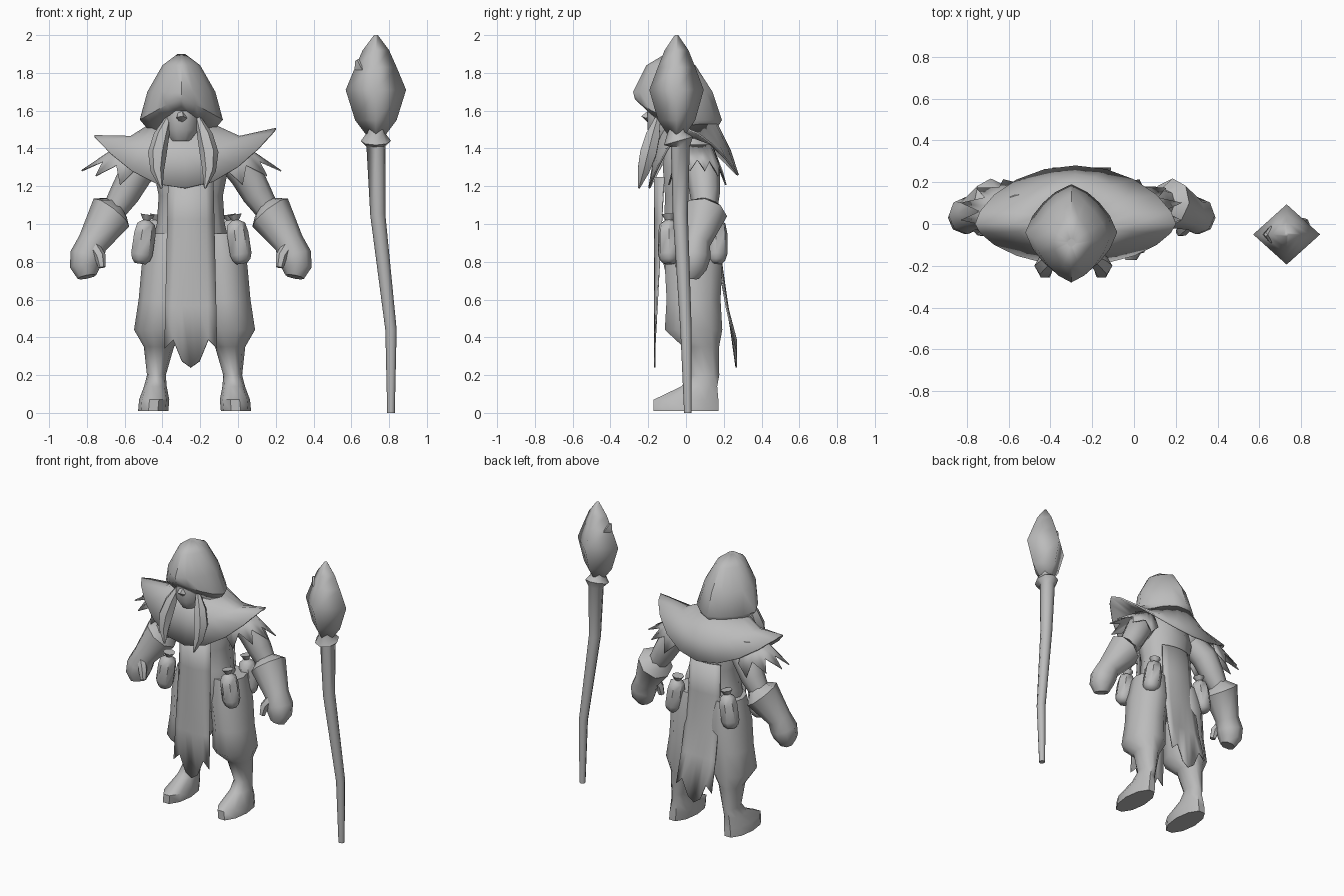
import bpy, bmesh
from math import sin, cos, pi, radians
from mathutils import Vector

if "Cube" in bpy.data.objects:
    bpy.data.objects.remove(bpy.data.objects["Cube"], do_unlink=True)

grey = bpy.data.materials.new("plain_grey")
grey.use_nodes = True
grey.diffuse_color = (.5, .5, .5, 1)
grey.node_tree.nodes["Principled BSDF"].inputs["Base Color"].default_value = grey.diffuse_color

BODY_X = -.25
LEGS_X = -.23
HEAD_X = -.3
SIDES = {"left": 1, "right": -1}


def finish(name, bm, thickness=0, angle=50):
    bmesh.ops.recalc_face_normals(bm, faces=bm.faces)
    mesh = bpy.data.meshes.new(name)
    bm.to_mesh(mesh)
    bm.free()
    mesh.materials.append(grey)
    part = bpy.data.objects.new(name, mesh)
    bpy.context.collection.objects.link(part)
    bpy.ops.object.select_all(action='DESELECT')
    part.select_set(True)
    bpy.context.view_layer.objects.active = part
    bpy.ops.object.shade_smooth_by_angle(angle=radians(angle))
    if thickness:
        solidify = part.modifiers.new("thickness", 'SOLIDIFY')
        solidify.thickness = thickness


def skin(name, rings, caps=True, thickness=0, closed=True, angle=50):
    """Bridge rows of points into one surface."""
    bm = bmesh.new()
    rows = [[bm.verts.new(point) for point in ring] for ring in rings]
    count = len(rows[0])
    for upper, lower in zip(rows, rows[1:]):
        for i in range(count if closed else count - 1):
            j = (i + 1) % count
            bm.faces.new((upper[i], upper[j], lower[j], lower[i]))
    if caps:
        bm.faces.new(rows[0])
        bm.faces.new(rows[-1])
    finish(name, bm, thickness, angle)


def oval(x, y, z, width, depth, count=10, diamond=0):
    """Level ring of points; diamond pulls the diagonals in."""
    ring = []
    for i in range(count):
        turn = 2 * pi * i / count
        pull = 1 - diamond * abs(sin(2 * turn))
        ring.append(Vector((x + width * pull * cos(turn), y + depth * pull * sin(turn), z)))
    return ring


def tube(name, path, count=8):
    """Rings square to a path of (x, y, z, radius)."""
    centres = [Vector(step[:3]) for step in path]
    rings = []
    for i, step in enumerate(path):
        before, after = centres[max(i - 1, 0)], centres[min(i + 1, len(path) - 1)]
        across = (after - before).cross(Vector((0, 1, 0))).normalized()
        along = (after - before).normalized().cross(across)
        rings.append([centres[i] + step[3] * (cos(turn) * across + sin(turn) * along)
                      for turn in (2 * pi * k / count for k in range(count))])
    skin(name, rings)


def on_side(path, side, middle=BODY_X):
    return [(middle + side * x, y, z, radius) for x, y, z, radius in path]


# Torso, as height and half width
TORSO = ((.7, .14), (.84, .22), (1, .18), (1.15, .17), (1.3, .2), (1.4, .17), (1.52, .08))
skin("torso", [oval(BODY_X, .02, z, width, .07 + .4 * width) for z, width in TORSO])

# Baggy trousers and boots, as height, depth position, half width and half depth
LEG = ((.95, .04, .11, .13), (.78, .04, .13, .16), (.6, .04, .13, .15), (.44, .04, .14, .16),
       (.35, .08, .08, .1), (.2, .1, .05, .08), (.14, .07, .06, .1),
       (.07, 0, .08, .18), (.01, 0, .08, .18))
ARM = ((.2, .06, 1.36, .08), (.29, .09, 1.27, .09), (.35, .1, 1.16, .08), (.42, .1, 1.05, .06))
GAUNTLET = ((.37, .1, 1.09, .06), (.42, .1, 1.06, .12), (.52, .05, .9, .08),
            (.55, .04, .83, .09), (.56, .03, .77, .08), (.55, .02, .72, .05))
THUMB = ((.51, 0, .88, .03), (.48, -.03, .83, .03), (.47, -.04, .77, .02))


def braid(steps=5):
    for i in range(steps):
        t = i / (steps - 1)
        yield .08 + .06 * sin(pi * t * .8), -.15 - .1 * t, 1.56 - .37 * t, .05 * sin(pi * (.1 + .86 * t))


def feathers(name, side, count=13):
    """Ragged sheet around the shoulder, with long tips between short notches."""
    roots, tips = [], []
    for i in range(count):
        turn = pi * (i / (count - 1) - .5)
        outward = Vector((side * cos(turn), sin(turn), 0))
        shoulder = Vector((HEAD_X + side * .25, .06, 1.42))
        roots.append(shoulder + .08 * outward)
        reach = .24 if i % 2 else .14
        drop = reach * (1 - .45 * cos(turn))
        tips.append(shoulder + Vector((outward.x * (reach + .05), outward.y * (.1 + reach / 4), -drop)))
    skin(name, (roots, tips), caps=False, thickness=.008, closed=False)


for label, side in SIDES.items():
    skin(label + "_leg", [oval(LEGS_X + side * (.22 - .09 * z), y, z, width, depth)
                          for z, y, width, depth in LEG])
    tube(label + "_arm", on_side(ARM, side))
    tube(label + "_gauntlet", on_side(GAUNTLET, side))
    tube(label + "_thumb", on_side(THUMB, side), count=6)
    tube(label + "_braid", on_side(list(braid()), side, HEAD_X + .01), count=6)
    feathers(label + "_feathers", side)

# Mantle: neck, shoulder and a rim that sweeps up to a point on each side
neck, shoulder, rim = [], [], []
SEGMENTS = 20
for i in range(SEGMENTS):
    turn = 2 * pi * i / SEGMENTS
    x, rise, spread = .48 * sin(turn), sin(turn) ** 2, abs(cos(turn)) ** 1.3
    if cos(turn) > 0:
        y, z = -.2 * spread, 1.19 + .3 * rise
    else:
        y, z = .28 * spread, 1.26 + .23 * rise
    rim.append(Vector((BODY_X - .03 + x, y, z + .04 * x)))
    shoulder.append(Vector((BODY_X - .03 + .6 * x, .85 * y, .96 + .34 * z)))
    neck.append(Vector((HEAD_X + .35 * x, .6 * y, 1.53)))
skin("mantle", (neck, shoulder, rim), caps=False, thickness=.01)

# Hood: diamond rings, lifted at the front to open below the brow
HOOD = ((-.09, 1.9, .02, .02), (-.08, 1.84, .1, .13), (-.07, 1.7, .18, .21),
        (-.04, 1.55, .22, .23), (-.02, 1.48, .16, .17))
hood = [oval(HEAD_X, y, z, width, depth, 16, .13) for y, z, width, depth in HOOD]
for ring, lift in zip(hood[-2:], (.06, .12)):
    for point in ring:
        point.z += lift * max(0, -point.y / .2) ** 2
skin("hood", hood, caps=False, thickness=.01)
bm = bmesh.new()
bm.faces.new([bm.verts.new(point) for point in hood[0]])
finish("hood_tip", bm)

# Face in the shadow of the hood
FACE = ((1.68, .09), (1.58, .1), (1.5, .1), (1.44, .06))
skin("face", [oval(HEAD_X, -.09, z, width, width + .02) for z, width in FACE])
NOSE = ((-.16, 1.62, .01), (-.21, 1.56, .03), (-.19, 1.54, .01))
tube("nose", [(HEAD_X, *step) for step in NOSE], count=5)


def panel(name, top, top_y, sweep, bow, rows=5, columns=7):
    """Hanging cloth that widens downward and ends in a torn, pointed hem."""
    grid = []
    for r in range(rows):
        t = r / (rows - 1)
        line = []
        for c in range(columns):
            u = 2 * c / (columns - 1) - 1
            z = top + (.34 - top) * t
            if r == rows - 1:
                z -= .1 * (1 - abs(u)) - (.08 if c in (1, columns - 2) else 0)
            line.append(Vector((BODY_X + u * (.12 + .02 * t),
                                top_y + sweep * t * t + bow * u * u * (1 - t), z)))
        grid.append(line)
    skin(name, grid, caps=False, thickness=.008, closed=False)


panel("front_panel", 1.25, -.17, 0, .05)
panel("back_panel", 1.2, .17, .1, -.03)

# Hanging flasks around the hips, leaning outward at the base
FLASK = ((.13, .04), (.1, .02), (.08, .05), (.03, .06), (-.08, .06), (-.11, .05), (-.13, .03))
PLACES = {"front_left": (0, -.09), "front_right": (-.5, -.09),
          "back_left": (-.03, .16), "back_right": (-.45, .16)}
for place, (x, y) in PLACES.items():
    lean = -.15 if x > BODY_X else .15
    tube(place + "_flask", [(x + lean * height, y, .92 + height, radius)
                            for height, radius in FLASK], count=7)

# Staff: crooked shaft with a collar, four-sided head and a small spur
SHAFT = ((.81, .01, 0, .02), (.81, 0, .44, .03), (.74, -.03, 1.05, .04), (.73, -.03, 1.41, .05),
         (.73, -.04, 1.44, .08), (.73, -.05, 1.48, .05), (.73, -.05, 1.54, .05))
tube("staff_shaft", SHAFT)
HEAD = ((1.47, .05), (1.55, .11), (1.71, .16), (1.83, .11), (1.92, .07), (2, .01))
skin("staff_head", [oval(.73, -.05, z, width, .9 * width, 4) for z, width in HEAD], angle=100)
SPUR = ((.69, 1.77, .04), (.65, 1.83, .04), (.63, 1.87, .01))
tube("staff_spur", [(x, -.05, z, radius) for x, z, radius in SPUR], count=4)
